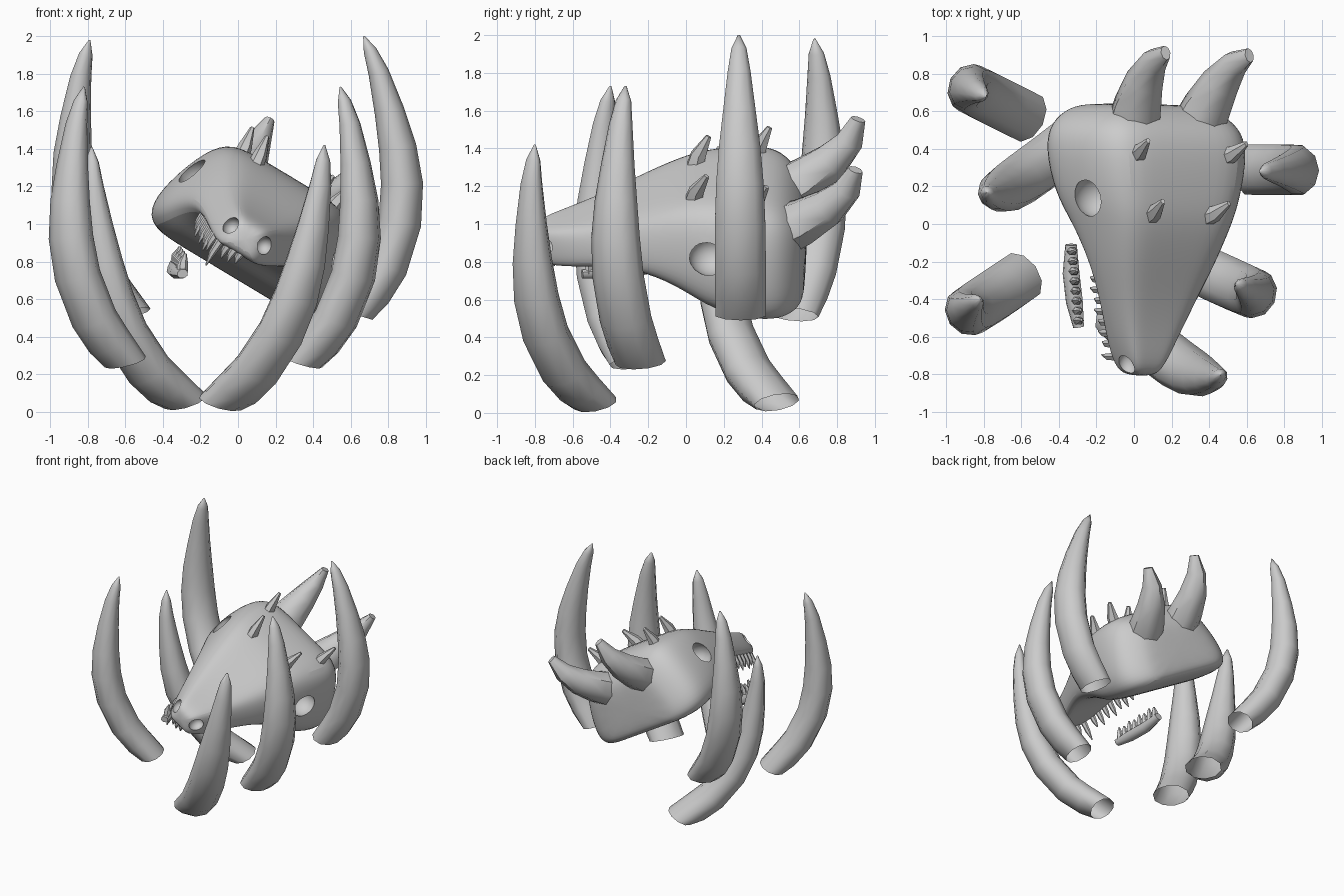
import bpy, bmesh, math
from mathutils import Vector as V, Matrix as M

if "Cube" in bpy.data.objects:
    bpy.data.objects.remove(bpy.data.objects["Cube"])

# Skull frame: rolled about y, slightly yawed
S = (M.Translation((-.36, 0, .216)) @ M.Rotation(math.radians(31), 4, 'Y')
     @ M.Rotation(math.radians(-1.5), 4, 'Z'))


def smooth(ob, angle):
    bpy.ops.object.select_all(action='DESELECT')
    ob.select_set(True)
    bpy.context.view_layer.objects.active = ob
    bpy.ops.object.shade_smooth_by_angle(angle=math.radians(angle))


def finish(name, bm, angle=45):
    bmesh.ops.recalc_face_normals(bm, faces=bm.faces)
    me = bpy.data.meshes.new(name)
    bm.to_mesh(me)
    bm.free()
    ob = bpy.data.objects.new(name, me)
    bpy.context.collection.objects.link(ob)
    smooth(ob, angle)
    return ob


def loft(bm, rings, cap=True):
    rows = [[bm.verts.new(p) for p in r] for r in rings]
    n = len(rows[0])
    for a, b in zip(rows, rows[1:]):
        for i in range(n):
            bm.faces.new((a[i], a[(i + 1) % n], b[(i + 1) % n], b[i]))
    if cap:
        bm.faces.new(rows[0][::-1])
    bm.faces.new(rows[-1])


def tube(bm, pts, radii, ref, n=10, flat_base=0, mat=M.Identity(4), cap=True):
    """Loft elliptical rings along a path; radii are (along ref, across)."""
    pts, ref, rings = [V(p) for p in pts], V(ref), []
    for i, (p, (a, b)) in enumerate(zip(pts, radii)):
        t = (pts[min(i + 1, len(pts) - 1)] - pts[max(i - 1, 0)]).normalized()
        if i == 0:
            t = (t + V((0, 0, flat_base))).normalized()
        u = (ref - t * ref.dot(t)).normalized()
        w = t.cross(u)
        rings.append([mat @ (p + u * a * math.cos(k * math.tau / n) + w * b * math.sin(k * math.tau / n))
                      for k in range(n)])
    loft(bm, rings, cap)


# Ribs (open at the base): base, tip and bow direction, sharing one bowed profile
BOW = [(0, 0), (.08, .085), (.17, .16), (.33, .225), (.47, .23), (.6, .2), (.73, .15), (.87, .085), (.95, .035), (1, 0)]
RIB_R = [(.10, .14), (.11, .142), (.115, .142), (.115, .14), (.112, .132), (.1, .115), (.08, .09), (.055, .063),
         (.035, .042), (.004, .006)]
RIBS = {
    'rib_left_back': ((-.57, .57, .52), (-.79, .68, 1.98), (-.9, .45, -.1)),
    'rib_left_middle': ((-.28, .48, .055), (-.78, .17, 1.41), (-.67, -.60, -.38)),
    'rib_left_front': ((-.6, -.28, .265), (-.82, -.4, 1.73), (-.80, -.57, -.1)),
    'rib_right_back': ((.62, .29, .52), (.67, .28, 2.0), (1, 0, 0)),
    'rib_right_middle': ((.345, -.24, .265), (.545, -.32, 1.73), (.87, -.40, -.1)),
    'rib_right_front': ((-.09, -.48, .05), (.46, -.8, 1.42), (.62, -.72, -.38)),
}
for name, (base, tip, bow) in RIBS.items():
    bm = bmesh.new()
    d = V(bow).normalized()
    tube(bm, [V(base).lerp(V(tip), t) + d * b for t, b in BOW], RIB_R, d, 10, 1.1, cap=False)
    finish(name, bm, 70)

# Skull: cross-sections (y, half width, bottom, top)
SECT = [(-.81, .07, .75, .86), (-.76, .125, .71, .91), (-.6, .20, .74, .95), (-.4, .28, .79, 1.02),
        (-.2, .365, .80, 1.11), (0, .445, .73, 1.19), (.15, .51, .64, 1.21), (.4, .56, .60, 1.22),
        (.53, .52, .60, 1.17), (.61, .41, .61, 1.06), (.64, .30, .66, .98)]
HALF = [(.5, 0), (.92, 0), (1.03, .18), (.97, .48), (.83, .82), (.65, 1), (.3, 1.01)]
ring = HALF + [(-a, b) for a, b in reversed(HALF)]
bm = bmesh.new()
loft(bm, [[S @ V((a * h, y, lo + b * (hi - lo))) for a, b in ring] for y, h, lo, hi in SECT])
skull = finish('skull', bm)
skull.modifiers.new('smooth', 'SUBSURF').levels = 2
bpy.ops.object.modifier_apply(modifier='smooth')

# Eye sockets and nostrils cut out of the skull
for side in (-1, 1):
    for pos, size in (((.40, .14, .96), (.12, .115, .10)), ((.1, -.745, .83), (.05, .065, .05))):
        bm = bmesh.new()
        bmesh.ops.create_uvsphere(bm, u_segments=20, v_segments=12, radius=1, matrix=S
                                  @ M.Translation((pos[0] * side, pos[1], pos[2])) @ M.Diagonal((*size, 1)))
        cutter = finish('cutter', bm)
        cutter.hide_render = True
        mod = skull.modifiers.new('hole', 'BOOLEAN')
        mod.operation, mod.solver, mod.object = 'DIFFERENCE', 'EXACT', cutter
        bpy.context.view_layer.objects.active = skull
        bpy.ops.object.modifier_apply(modifier='hole')
        bpy.data.objects.remove(cutter)
smooth(skull, 40)

# Horns and brow spikes, mirrored across the skull
for side, label in ((-1, 'left'), (1, 'right')):
    bm = bmesh.new()
    tube(bm, [(.20 * side, .53, 1.01), (.215 * side, .63, 1.07), (.235 * side, .76, 1.17), (.25 * side, .86, 1.29),
              (.26 * side, .905, 1.42)], [(.145, .14), (.135, .125), (.105, .105), (.07, .075), (.028, .04)],
         (1, 0, 0), 8, 0, S)
    finish('horn_' + label, bm)
    bm = bmesh.new()
    for u, y in ((.17, .04), (.27, .36)):
        tube(bm, [(u * side, y, 1.13), ((u + .015) * side, y + .02, 1.23), ((u + .035) * side, y + .075, 1.335)],
             [(.048, .06), (.038, .045), (.012, .016)], (1, 0, 0), 6, 0, S)
    finish('brow_spikes_' + label, bm)

# Upper teeth, surviving on the left side and front
bm = bmesh.new()
roots = [(-.27 + .02 * i, -.3 - .057 * i, .82 - .01 * i, .11 + .02 * (i % 2)) for i in range(7)]
roots += [(-.11, -.71, .75, .17), (-.06, -.74, .74, .085), (-.02, -.75, .74, .085), (.02, -.75, .74, .07)]
for u, y, w, length in roots:
    tube(bm, [(u, y, w), (u - .005, y, w - length * .55), (u, y + .01, w - length)],
         [(.024, .024), (.018, .02), (.004, .004)], (1, 0, 0), 6, 0, S)
finish('upper_teeth', bm)

# Broken lower jaw piece with its teeth
a, b = V((-.335, -.11, .785)), V((-.295, -.55, .735))
bm = bmesh.new()
tube(bm, [a, a.lerp(b, .35) - V((.014, 0, .01)), a.lerp(b, .7) - V((.01, 0, .005)), b],
     [(.032, .03), (.047, .037), (.047, .037), (.03, .025)], (1, 0, .3), 8)
finish('lower_jaw', bm)
bm = bmesh.new()
for i in range(8):
    p = a.lerp(b, .08 + .12 * i)
    tube(bm, [p, p + V((.006, 0, .055)), p + V((.018, .005, .09 + .015 * (i % 2)))],
         [(.03, .024), (.027, .022), (.007, .007)], (1, 0, 0), 6)
finish('lower_teeth', bm)
